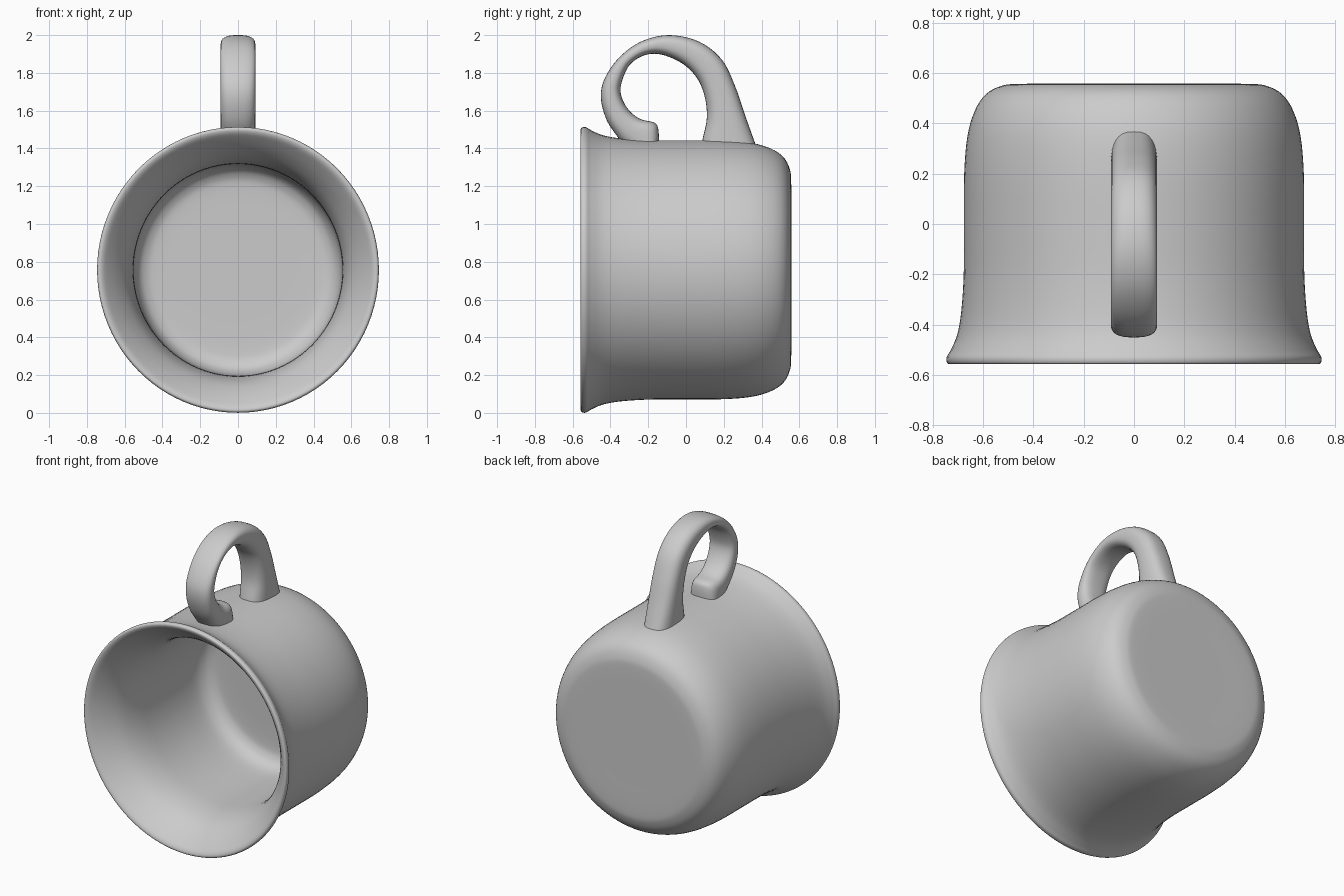
import bpy, bmesh, math
from mathutils import Vector

if "Cube" in bpy.data.objects:
    bpy.data.objects.remove(bpy.data.objects["Cube"])


def smooth_path(points, steps):
    """Catmull-Rom interpolation through points of any dimension."""
    pts = [Vector(p) for p in points]
    pts = [pts[0]] + pts + [pts[-1]]
    out = []
    for a, b, c, d in zip(pts, pts[1:], pts[2:], pts[3:]):
        for i in range(steps):
            t = i / steps
            out.append(0.5 * (2 * b + (c - a) * t + (2 * a - 5 * b + 4 * c - d) * t * t
                              + (3 * b - a - 3 * c + d) * t ** 3))
    return out + [pts[-1]]


def loft(name, rings, cap):
    """Bridge a list of closed rings into a smooth object."""
    bm = bmesh.new()
    loops = [[bm.verts.new(p) for p in ring] for ring in rings]
    n = len(loops[0])
    for r0, r1 in zip(loops, loops[1:]):
        for i in range(n):
            j = (i + 1) % n
            bm.faces.new((r0[i], r0[j], r1[j], r1[i]))
    if cap:
        bm.faces.new(loops[0])
        bm.faces.new(loops[-1])
    bmesh.ops.remove_doubles(bm, verts=bm.verts, dist=1e-5)
    bmesh.ops.recalc_face_normals(bm, faces=bm.faces)
    mesh = bpy.data.meshes.new(name)
    bm.to_mesh(mesh)
    bm.free()
    obj = bpy.data.objects.new(name, mesh)
    bpy.context.collection.objects.link(obj)
    for p in mesh.polygons:
        p.use_smooth = True
    return obj


# Cup lying on its side: (y, radius) from outer base, over the rim, to inner floor
CENTER_Z, Z_STRETCH, SEGMENTS = 0.757, 1.014, 96
profile = [(0.557, 0), (0.557, 0.25), (0.557, 0.46), (0.548, 0.53), (0.515, 0.59),
           (0.45, 0.633), (0.35, 0.662), (0.2, 0.675), (0, 0.676), (-0.2, 0.677),
           (-0.35, 0.687), (-0.44, 0.703), (-0.5, 0.728), (-0.53, 0.745),
           (-0.553, 0.742), (-0.556, 0.725), (-0.535, 0.697), (-0.46, 0.635),
           (-0.37, 0.585), (-0.25, 0.558), (-0.1, 0.553), (0.1, 0.553), (0.3, 0.55),
           (0.38, 0.53), (0.42, 0.49), (0.435, 0.42), (0.437, 0.2), (0.437, 0)]
rings = []
for y, r in smooth_path(profile, 4):
    rings.append([(r * math.cos(a), y, CENTER_Z + Z_STRETCH * r * math.sin(a))
                  for a in (2 * math.pi * i / SEGMENTS for i in range(SEGMENTS))])
loft("cup_body", rings, False)

# Handle: each entry is outer (y, z) and inner (y, z) edge of the loop
edges = [(0.395, 1.35, 0.07, 1.35), (0.365, 1.43, 0.088, 1.45), (0.315, 1.57, 0.11, 1.56),
         (0.26, 1.73, 0.1, 1.67), (0.19, 1.87, 0.06, 1.77), (0.07, 1.965, -0.02, 1.85),
         (-0.09, 2.0, -0.13, 1.897), (-0.24, 1.965, -0.22, 1.893),
         (-0.36, 1.875, -0.3, 1.84), (-0.435, 1.76, -0.343, 1.74),
         (-0.45, 1.66, -0.34, 1.67), (-0.42, 1.55, -0.3, 1.6),
         (-0.365, 1.465, -0.24, 1.555), (-0.33, 1.42, -0.165, 1.535),
         (-0.29, 1.39, -0.145, 1.49), (-0.26, 1.37, -0.145, 1.39)]


def sup(v):
    return math.copysign(abs(v) ** 0.75, v)   # slightly squared oval section


rings = []
for yo, zo, yi, zi in smooth_path([Vector(e) for e in edges], 5):
    ring = []
    for k in range(32):
        a = 2 * math.pi * k / 32
        s = sup(math.cos(a))
        ring.append((0.092 * sup(math.sin(a)),
                     (yo + yi) / 2 + s * (yo - yi) / 2,
                     (zo + zi) / 2 + s * (zo - zi) / 2))
    rings.append(ring)
loft("handle", rings, True)
